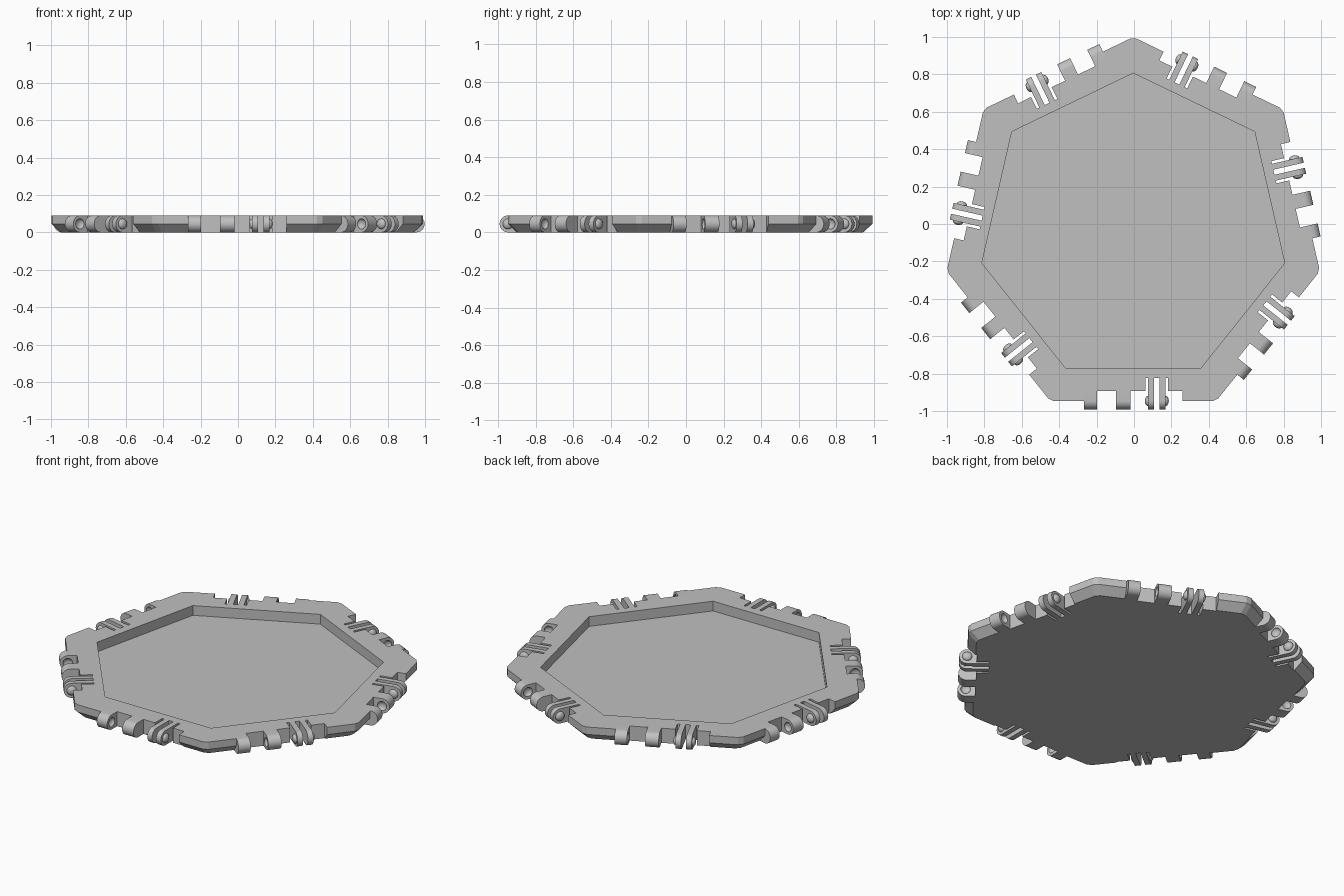
import bpy, bmesh
from math import pi, cos, sin, tan
from mathutils import Matrix, Vector

SIDES = 7
HEIGHT = 0.09
AXIS_Z = HEIGHT / 2
APOTHEM = 0.922          # hinge axis lies on this line
NOTCH = 0.87             # inner wall of the hinge notch
SLIT = 0.80              # inner end of the flex slits
KNUCKLES = [(-0.264, -0.193), (-0.091, -0.014)]
FINGERS = [(0.08, 0.112), (0.14, 0.172)]
SLITS = [(0.065, 0.08), (0.112, 0.14), (0.172, 0.187)]
CENTRE = Vector((-0.004, -0.024, 0))

old = bpy.data.objects.get("Cube")
if old:
    bpy.data.objects.remove(old, do_unlink=True)

grey = bpy.data.materials.new("plain_grey")
grey.use_nodes = True
colour = (0.53, 0.53, 0.53, 1)
grey.diffuse_color = colour
grey.node_tree.nodes["Principled BSDF"].inputs["Base Color"].default_value = colour


def side_matrix(k):
    return Matrix.Translation(CENTRE) @ Matrix.Rotation(2 * pi * k / SIDES, 4, "Z")


def loft(bm, rings):
    """Closed solid through rings of equal point count."""
    loops = [[bm.verts.new(p) for p in ring] for ring in rings]
    n = len(loops[0])
    for a, b in zip(loops, loops[1:]):
        for i in range(n):
            j = (i + 1) % n
            bm.faces.new((a[i], a[j], b[j], b[i]))
    bm.faces.new(loops[0][::-1])
    bm.faces.new(loops[-1])


def polygon(apothem, z, clip=0.0):
    """Seven-sided ring, each corner optionally clipped."""
    half = apothem * tan(pi / SIDES)
    ends = (-half + clip, half - clip) if clip else (half,)
    return [side_matrix(k) @ Vector((t, -apothem, z)) for k in range(SIDES) for t in ends]


def box(bm, m, t0, t1, n0, n1):
    loft(bm, [[m @ Vector((t, -n, z)) for t, n in ((t0, n0), (t0, n1), (t1, n1), (t1, n0))]
              for z in (-0.05, HEIGHT + 0.05)])


def tab(bm, m, t0, t1, root):
    """Full-height tab with a half-round nose about the hinge axis."""
    arc = [(APOTHEM + AXIS_Z * cos(a), AXIS_Z + AXIS_Z * sin(a))
           for a in (-pi / 2 + pi * i / 16 for i in range(17))]
    profile = [(root, 0)] + arc + [(root, HEIGHT)]
    loft(bm, [[m @ Vector((t, -n, z)) for n, z in profile] for t in (t0, t1)])


def dome(bm, m, t, radius, depth):
    """Flattened ball on the hinge axis."""
    place = m @ Matrix.Translation((t, -APOTHEM, AXIS_Z)) @ Matrix.Diagonal((depth, radius, radius, 1))
    turn = Matrix.Rotation(pi / 2, 4, "Y")
    bmesh.ops.create_uvsphere(bm, u_segments=20, v_segments=10, radius=1, matrix=place @ turn)


def make(name, bm):
    bmesh.ops.recalc_face_normals(bm, faces=bm.faces[:])
    mesh = bpy.data.meshes.new(name)
    bm.to_mesh(mesh)
    bm.free()
    mesh.materials.append(grey)
    obj = bpy.data.objects.new(name, mesh)
    bpy.context.collection.objects.link(obj)
    return obj


def activate(obj):
    bpy.ops.object.select_all(action="DESELECT")
    obj.select_set(True)
    bpy.context.view_layer.objects.active = obj


def cut(obj, cutter):
    cutter.hide_render = True
    mod = obj.modifiers.new("cut", "BOOLEAN")
    mod.operation, mod.solver, mod.object = "DIFFERENCE", "EXACT", cutter
    activate(obj)
    bpy.ops.object.modifier_apply(modifier=mod.name)
    bpy.data.objects.remove(cutter, do_unlink=True)


# Tray plate with a bevelled lower rim
bm = bmesh.new()
loft(bm, [polygon(APOTHEM - 0.045, 0, 0.018), polygon(APOTHEM, AXIS_Z, 0.018),
          polygon(APOTHEM, HEIGHT, 0.018)])
tray = make("tray", bm)

# Pocket, hinge notches and flex slits
bm = bmesh.new()
loft(bm, [polygon(0.748, 0.03), polygon(0.748, HEIGHT + 0.05)])
cut(tray, make("pocket_cutter", bm))
bm = bmesh.new()
for k in range(SIDES):
    box(bm, side_matrix(k), -0.264, 0.264, NOTCH, 1.0)
cut(tray, make("notch_cutter", bm))
bm = bmesh.new()
for k in range(SIDES):
    for t0, t1 in SLITS:
        box(bm, side_matrix(k), t0, t1, SLIT, 0.9)
cut(tray, make("slit_cutter", bm))

# Hinge knuckles with dimples facing the gap between them
bm, dimples = bmesh.new(), bmesh.new()
for k in range(SIDES):
    m = side_matrix(k)
    for t0, t1 in KNUCKLES:
        tab(bm, m, t0, t1, NOTCH - 0.005)
    dome(dimples, m, KNUCKLES[0][1], 0.028, 0.018)
    dome(dimples, m, KNUCKLES[1][0], 0.028, 0.018)
knuckles = make("hinge_knuckles", bm)
cut(knuckles, make("dimple_cutter", dimples))

# Flexible snap fingers with outward bumps
bm = bmesh.new()
bumps = bmesh.new()
for k in range(SIDES):
    m = side_matrix(k)
    for t0, t1 in FINGERS:
        tab(bm, m, t0, t1, NOTCH - 0.005)
    dome(bumps, m, FINGERS[0][0], 0.028, 0.018)
    dome(bumps, m, FINGERS[1][1], 0.028, 0.018)
fingers = make("snap_fingers", bm)
bump_obj = make("snap_bumps", bumps)

for obj in (knuckles, fingers, bump_obj):
    activate(obj)
    bpy.ops.object.shade_smooth_by_angle(angle=pi / 6)
